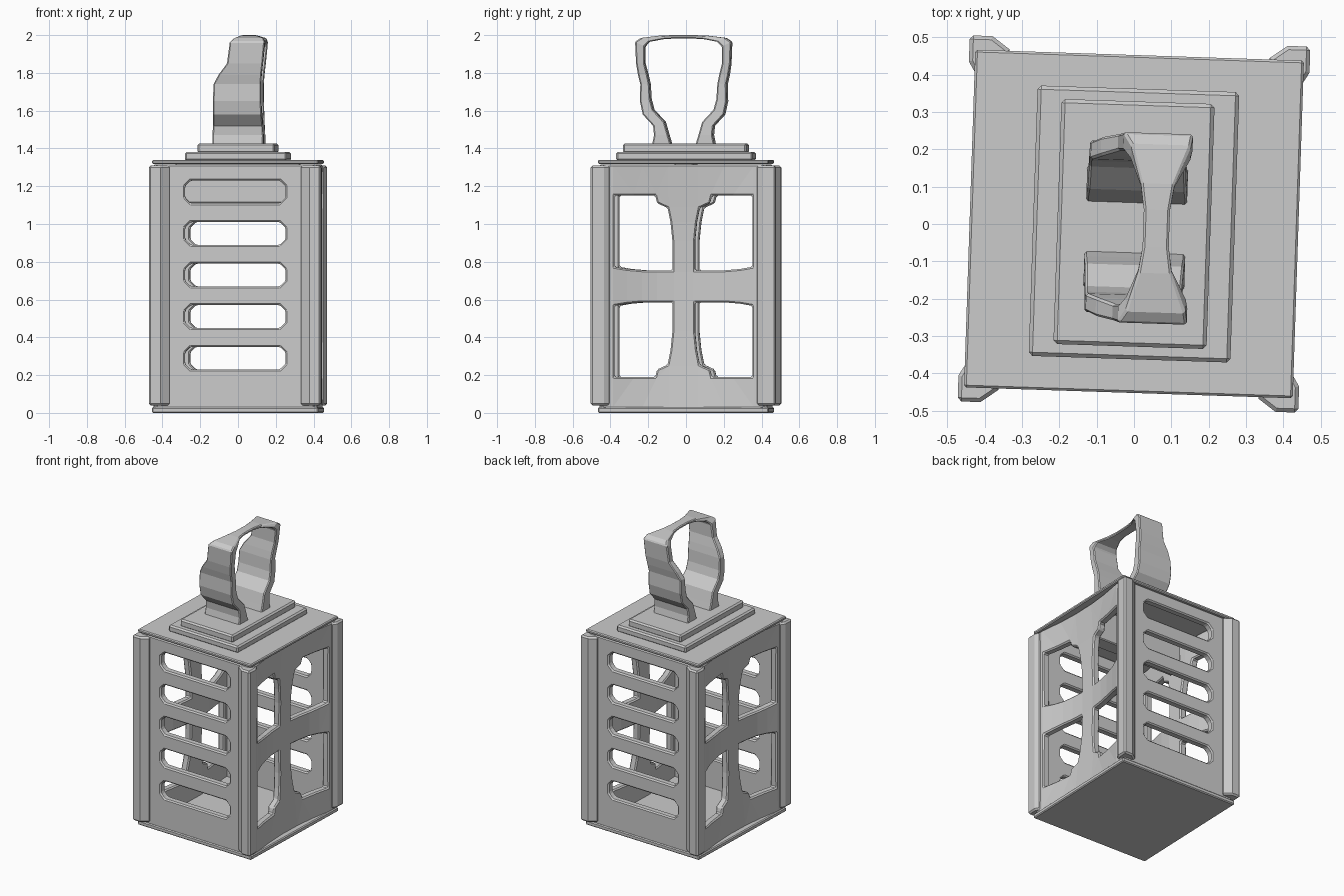
import bpy, bmesh, math

if "Cube" in bpy.data.objects:
    bpy.data.objects.remove(bpy.data.objects["Cube"])

TILT = math.radians(-1.9)   # whole lantern is turned slightly
MID = 0.67                  # height of the window cross


def finish(name, bm, turn=0.0, bevel=0.008):
    bmesh.ops.recalc_face_normals(bm, faces=bm.faces[:])
    me = bpy.data.meshes.new(name)
    bm.to_mesh(me)
    bm.free()
    ob = bpy.data.objects.new(name, me)
    bpy.context.collection.objects.link(ob)
    ob.rotation_euler.z = TILT + turn
    if bevel:
        m = ob.modifiers.new("edge_bevel", 'BEVEL')
        m.width = bevel
        m.segments = 1
        m.limit_method = 'ANGLE'
        m.angle_limit = math.radians(40)
    return ob


def box(name, hx, hy, z0, z1, bevel=0.006):
    bm = bmesh.new()
    bmesh.ops.create_cube(bm, size=1)
    for v in bm.verts:
        v.co = (v.co.x * 2 * hx, v.co.y * 2 * hy, (z0 + z1) / 2 + v.co.z * (z1 - z0))
    return finish(name, bm, 0, bevel)


def panel(name, half, dist, holes, turn, bow=0.0, thick=0.05):
    """Upright wall with cut-outs, bowed inward; built facing -y, then turned."""
    bm = bmesh.new()
    us = [-half, -0.37, -0.22, -0.08, 0.08, 0.22, 0.37, half]
    outer = [(u, 0.022) for u in us] + [(u, 1.315) for u in reversed(us)]
    edges = []
    for loop in [outer] + holes:
        vs = [bm.verts.new((u, -dist, z)) for u, z in loop]
        edges += [bm.edges.new((vs[i], vs[i - 1])) for i in range(len(vs))]
    bmesh.ops.triangle_fill(bm, edges=edges, use_beauty=True, use_dissolve=False,
                            normal=(0, -1, 0))
    ext = bmesh.ops.extrude_face_region(bm, geom=bm.faces[:], use_keep_orig=True)
    for g in ext["geom"]:
        if isinstance(g, bmesh.types.BMVert):
            g.co.y += thick
    for v in bm.verts:
        across = max(0.0, 1 - (v.co.x / 0.38) ** 2)
        v.co.y += bow * across * (1 - 0.5 * ((v.co.z - MID) / 0.65) ** 2)
    return finish(name, bm, turn, 0.008)


# Front and back walls with five horizontal slots
def slot(cz, a=0.267, h=0.06, c=0.03):
    return [(-a, cz - h + c), (-a + c, cz - h), (a - c, cz - h), (a, cz - h + c),
            (a, cz + h - c), (a - c, cz + h), (-a + c, cz + h), (-a, cz + h - c)]


slots = [slot(0.29 + 0.22 * i) for i in range(5)]
panel("front_wall", 0.42, 0.445, slots, 0)
panel("back_wall", 0.42, 0.445, slots, math.pi)

# Side walls: four windows around a flared cross
quarter = [(0.06, 0.085), (0.14, 0.085), (0.22, 0.085), (0.30, 0.092), (0.365, 0.103),
           (0.365, 0.48), (0.26, 0.48), (0.15, 0.48), (0.14, 0.44), (0.085, 0.415),
           (0.07, 0.34), (0.06, 0.24)]
windows = [[(sx * u, MID + sz * z) for u, z in quarter] for sx in (-1, 1) for sz in (-1, 1)]
panel("right_wall", 0.43, 0.435, windows, math.pi / 2, 0.07)
panel("left_wall", 0.43, 0.435, windows, -math.pi / 2, 0.07)

# Corner posts
post = [(0.34, 0.45), (0.395, 0.49), (0.456, 0.49), (0.456, 0.42),
        (0.435, 0.385), (0.40, 0.40)]
for label, sx, sy in (("front_left", -1, -1), ("front_right", 1, -1),
                      ("back_left", -1, 1), ("back_right", 1, 1)):
    bm = bmesh.new()
    f = bm.faces.new([bm.verts.new((sx * x, sy * y, 0.04)) for x, y in post])
    ext = bmesh.ops.extrude_face_region(bm, geom=[f], use_keep_orig=True)
    for g in ext["geom"]:
        if isinstance(g, bmesh.types.BMVert):
            g.co.z = 1.31
    finish(label + "_post", bm, 0, 0.01)

# Base, lid, stepped top and the inner hanger under the lid
box("base_plate", 0.44, 0.452, 0.0, 0.03)
box("lid_plate", 0.44, 0.452, 1.318, 1.34)
box("lower_step", 0.27, 0.362, 1.335, 1.382, 0.01)
box("upper_step", 0.205, 0.328, 1.375, 1.427, 0.01)
box("inner_hanger", 0.33, 0.05, 1.11, 1.325)

# Strap handle: outer y,z / inner y,z / x range for each cross-section
half = [(0.165, 1.42, 0.065, 1.42, -0.13, 0.14),
        (0.155, 1.47, 0.08, 1.47, -0.13, 0.14),
        (0.16, 1.52, 0.10, 1.54, -0.127, 0.137),
        (0.215, 1.58, 0.16, 1.605, -0.125, 0.133),
        (0.23, 1.65, 0.175, 1.66, -0.125, 0.13),
        (0.228, 1.74, 0.18, 1.74, -0.122, 0.13),
        (0.24, 1.79, 0.19, 1.79, -0.095, 0.133),
        (0.25, 1.85, 0.205, 1.85, -0.05, 0.14),
        (0.255, 1.965, 0.205, 1.94, -0.035, 0.15),
        (0.225, 1.985, 0.18, 1.965, -0.015, 0.145),
        (0.12, 1.998, 0.11, 1.978, 0.015, 0.105),
        (0.05, 2.0, 0.05, 1.982, 0.025, 0.095)]
path = [(s, 1) for s in half] + [(s, -1) for s in reversed(half)]
bm = bmesh.new()
rings = []
for (yo, zo, yi, zi, x0, x1), sy in path:
    rings.append([bm.verts.new(p) for p in (
        (x0, sy * yo - 0.01, zo), (x1, sy * yo - 0.01, zo),
        (x1, sy * yi - 0.01, zi), (x0, sy * yi - 0.01, zi))])
for a, b in zip(rings, rings[1:]):
    for i in range(4):
        j = (i + 1) % 4
        bm.faces.new((a[i], a[j], b[j], b[i]))
bm.faces.new(rings[0])
bm.faces.new(rings[-1])
finish("handle", bm, 0, 0.006)
